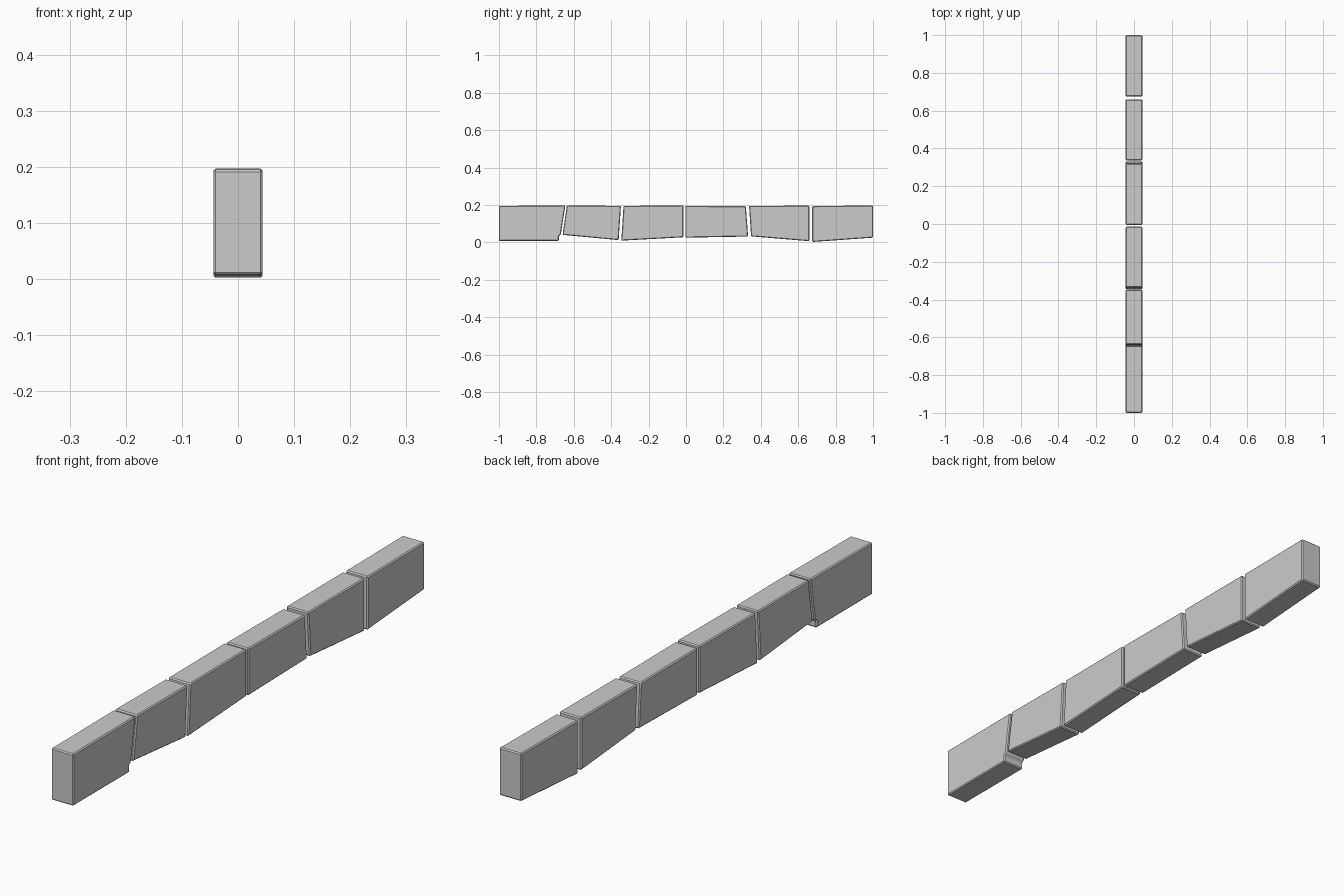
import bpy, bmesh

if "Cube" in bpy.data.objects:
    bpy.data.objects.remove(bpy.data.objects["Cube"])

HALF_WIDTH = 0.044
TOP = 0.197

# Side profiles (y, z) of the six stones in the row
profiles = [
    [(-1.0, 0.008), (-0.68, 0.008), (-0.68, 0.034), (-0.67, 0.04), (-0.645, TOP), (-1.0, 0.195)],
    [(-0.66, 0.04), (-0.36, 0.012), (-0.348, 0.195), (-0.637, TOP)],
    [(-0.346, 0.009), (-0.014, 0.027), (-0.014, TOP), (-0.334, 0.195)],
    [(-0.004, 0.025), (0.332, 0.031), (0.32, 0.193), (-0.004, 0.195)],
    [(0.348, 0.032), (0.659, 0.006), (0.659, TOP - 0.001), (0.337, 0.195)],
    [(0.675, 0.002), (1.0, 0.025), (1.0, TOP), (0.675, 0.194)],
]


def stone(name, profile):
    bm = bmesh.new()
    face = bm.faces.new([bm.verts.new((-HALF_WIDTH, y, z)) for y, z in profile])
    res = bmesh.ops.extrude_face_region(bm, geom=[face])
    verts = [g for g in res["geom"] if isinstance(g, bmesh.types.BMVert)]
    bmesh.ops.translate(bm, verts=verts, vec=(2 * HALF_WIDTH, 0, 0))
    bmesh.ops.recalc_face_normals(bm, faces=bm.faces)
    # Small chamfer on the worn edges
    bmesh.ops.bevel(bm, geom=bm.edges[:], offset=0.004, segments=1,
                    profile=0.5, affect='EDGES')
    mesh = bpy.data.meshes.new(name)
    bm.to_mesh(mesh)
    bm.free()
    bpy.context.collection.objects.link(bpy.data.objects.new(name, mesh))


for i, p in enumerate(profiles, 1):
    stone(f"edging_stone_{i}", p)
